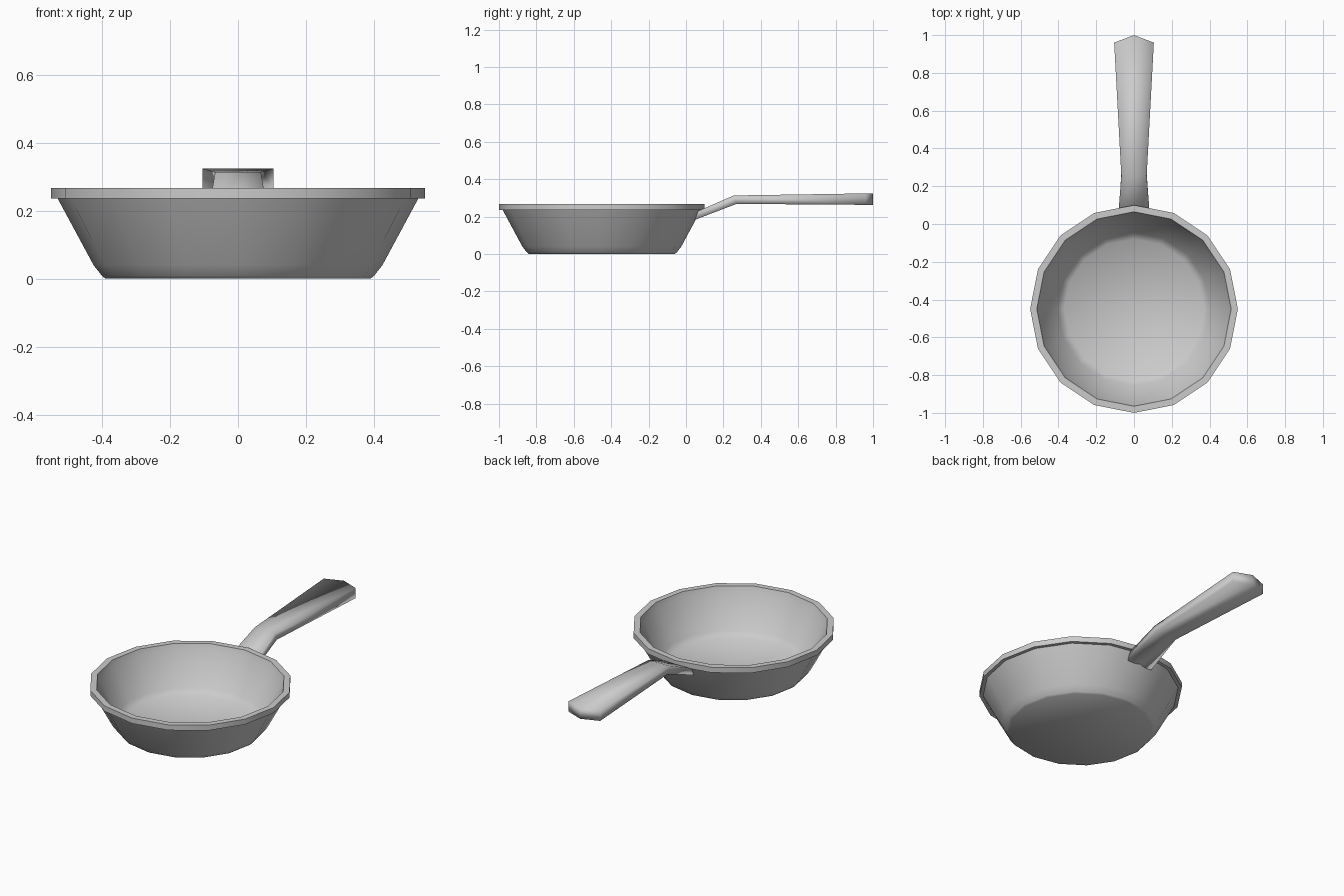
import bpy, bmesh, math

if "Cube" in bpy.data.objects:
    bpy.data.objects.remove(bpy.data.objects["Cube"])

SIDES = 16
CENTRE_Y = -0.45


def make_object(name, bm, angle):
    bmesh.ops.recalc_face_normals(bm, faces=bm.faces)
    mesh = bpy.data.meshes.new(name)
    bm.to_mesh(mesh)
    bm.free()
    obj = bpy.data.objects.new(name, mesh)
    bpy.context.collection.objects.link(obj)
    bpy.ops.object.select_all(action='DESELECT')
    obj.select_set(True)
    bpy.context.view_layer.objects.active = obj
    bpy.ops.object.shade_smooth_by_angle(angle=math.radians(angle))
    return obj


def bridge(bm, a, b):
    n = len(a)
    for i in range(n):
        j = (i + 1) % n
        bm.faces.new((a[i], a[j], b[j], b[i]))


# Pan body: lathed profile (radius, height), outside bottom to inside floor
profile = [(0.39, 0.0), (0.40, 0.008), (0.425, 0.04), (0.53, 0.235),
           (0.55, 0.235), (0.55, 0.267), (0.515, 0.267), (0.505, 0.235),
           (0.405, 0.05), (0.37, 0.02)]
bm = bmesh.new()
rings = []
for r, z in profile:
    rings.append([bm.verts.new((r * math.cos(2 * math.pi * i / SIDES),
                                CENTRE_Y + r * math.sin(2 * math.pi * i / SIDES), z))
                  for i in range(SIDES)])
for a, b in zip(rings, rings[1:]):
    bridge(bm, a, b)
bm.faces.new(rings[0])
bm.faces.new(rings[-1])
make_object("pan_body", bm, 50)

# Handle: lofted sections (half width, top y, top z, bottom y, bottom z, tip offset)
sections = [(0.082, 0.065, 0.23, 0.045, 0.182, 0.0),
            (0.067, 0.255, 0.313, 0.27, 0.268, 0.0),
            (0.105, 0.96, 0.324, 0.96, 0.263, 0.04)]
bm = bmesh.new()
rings = []
for w, ty, tz, by, bz, tip in sections:
    rings.append([bm.verts.new(p) for p in (
        (-w, ty, tz), (0, ty + tip, tz), (w, ty, tz),
        (w, by, bz), (0, by + tip, bz), (-w, by, bz))])
for a, b in zip(rings, rings[1:]):
    bridge(bm, a, b)
for ring in (rings[0], rings[-1]):
    bm.faces.new((ring[0], ring[1], ring[4], ring[5]))
    bm.faces.new((ring[1], ring[2], ring[3], ring[4]))
make_object("handle", bm, 100)
